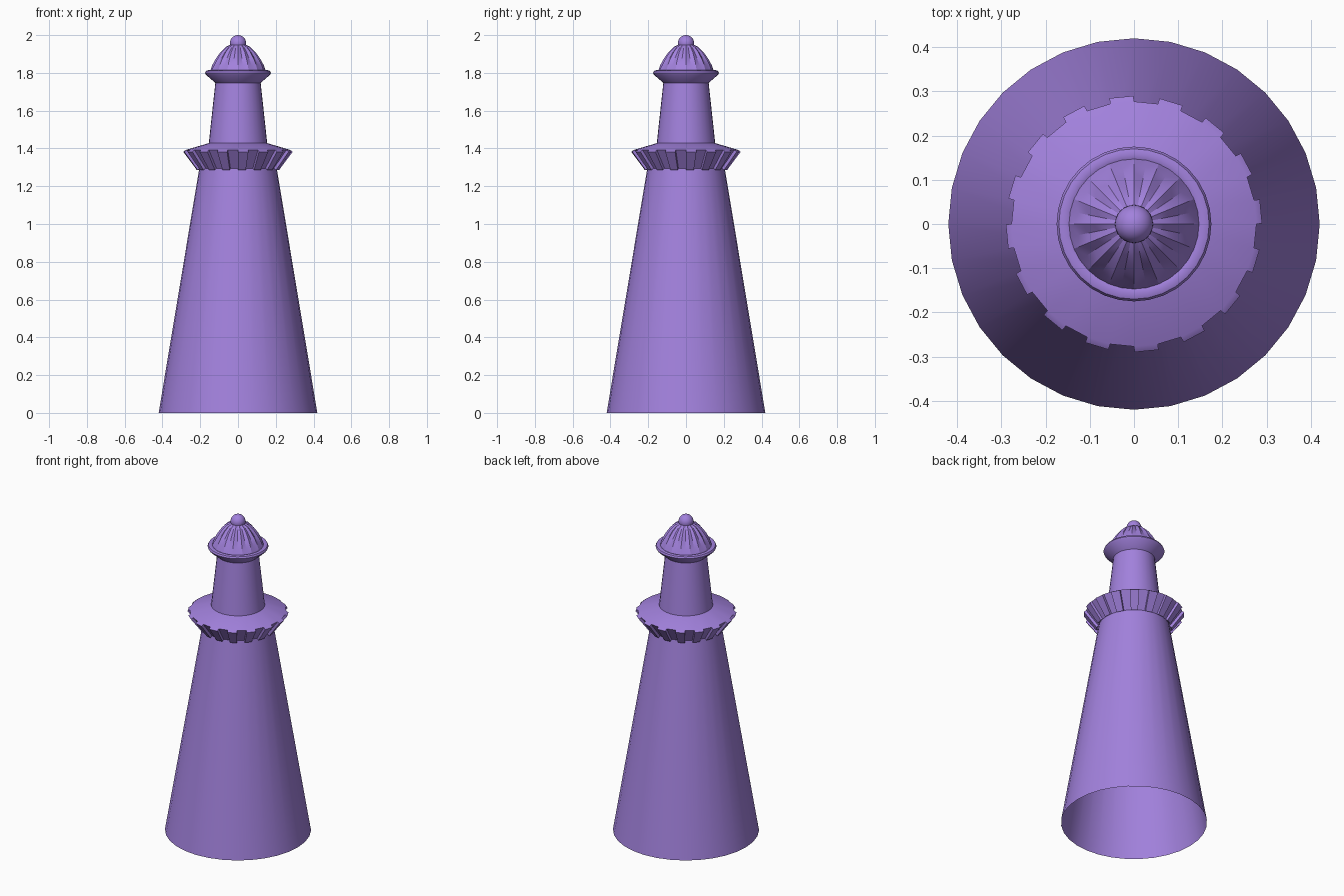
import bpy, bmesh, math

if "Cube" in bpy.data.objects:
    bpy.data.objects.remove(bpy.data.objects["Cube"])

SEG = 32
mat = bpy.data.materials.new("purple")
mat.diffuse_color = (0.36, 0.22, 0.72, 1)
mat.use_nodes = True
mat.node_tree.nodes["Principled BSDF"].inputs["Base Color"].default_value = mat.diffuse_color


def finish(bm, name, angle=30):
    me = bpy.data.meshes.new(name)
    bm.to_mesh(me)
    bm.free()
    ob = bpy.data.objects.new(name, me)
    bpy.context.collection.objects.link(ob)
    me.materials.append(mat)
    bpy.ops.object.select_all(action='DESELECT')
    ob.select_set(True)
    bpy.context.view_layer.objects.active = ob
    bpy.ops.object.shade_smooth_by_angle(angle=math.radians(angle))
    return ob


def lathe(profile, crease=None):
    """Revolve (radius, z) points; crease pulls in every odd column per row."""
    bm = bmesh.new()
    rows = []
    for k, (r, z) in enumerate(profile):
        row = []
        for i in range(SEG):
            a = 2 * math.pi * i / SEG
            q = r - (crease[k] if crease and i % 2 else 0)
            row.append(bm.verts.new((q * math.cos(a), q * math.sin(a), z)))
        rows.append(row)
    faces = []
    for lo, hi in zip(rows, rows[1:]):
        for i in range(SEG):
            j = (i + 1) % SEG
            faces.append(bm.faces.new((lo[i], lo[j], hi[j], hi[i])))
    return bm, faces


# Tapered tower, open underneath
bm, _ = lathe([(0.42, 0), (0.205, 1.295)])
finish(bm, "tower")

# Flared gallery with every second face pushed out as a corbel
bm, faces = lathe([(0.205, 1.295), (0.277, 1.392), (0.155, 1.428)])
bm.normal_update()
teeth = faces[0:SEG:2]
for f in teeth:
    n = f.normal.copy()
    new = bmesh.ops.extrude_discrete_faces(bm, faces=[f])["faces"][0]
    bmesh.ops.translate(bm, verts=new.verts, vec=n * 0.016)
finish(bm, "gallery")

# Lantern room
bm, _ = lathe([(0.155, 1.425), (0.12, 1.747)])
finish(bm, "lantern_room")

# Eave rim below the dome
bm, _ = lathe([(0.12, 1.747), (0.17, 1.79), (0.175, 1.80), (0.17, 1.81),
               (0.158, 1.814), (0.147, 1.81)])
finish(bm, "eave_rim", 40)

# Domed roof with sixteen lobes
dome = [(0.147, 1.81), (0.136, 1.842), (0.117, 1.876), (0.093, 1.91),
        (0.066, 1.937), (0.03, 1.955)]
bm, _ = lathe(dome, [0, 0.008, 0.011, 0.011, 0.008, 0.003])
finish(bm, "dome_roof", 20)

# Ball finial
bm = bmesh.new()
bmesh.ops.create_uvsphere(bm, u_segments=24, v_segments=16, radius=0.043)
bmesh.ops.translate(bm, verts=bm.verts, vec=(0, 0, 1.957))
finish(bm, "ball_finial")
